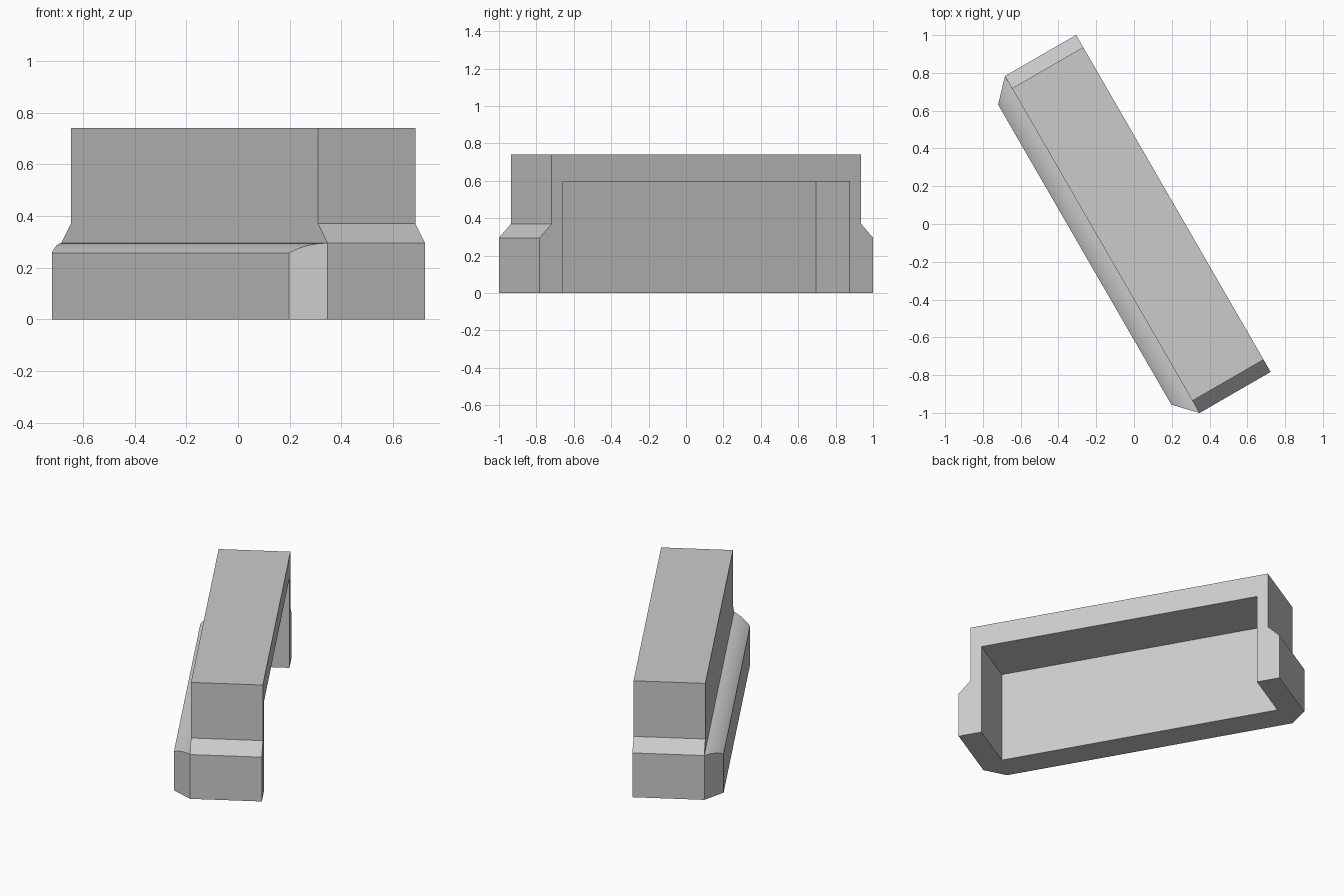
import bpy, bmesh, math

cube = bpy.data.objects.get("Cube")
if cube:
    bpy.data.objects.remove(cube, do_unlink=True)

HALF, TOP_HALF, CHAMFER_HALF = 1.03, 0.955, 0.917   # half lengths
FRONT, BACK, LIP = -0.2, 0.235, -0.307              # depths
SHOULDER, NECK, TOP = 0.295, 0.37, 0.74             # heights
CAV_HALF, CAV_TOP, CAV_FRONT = 0.884, 0.595, -0.125
TURN = math.radians(-60)
OFFSET = 0.01

grey = bpy.data.materials.new("light grey")
grey.use_nodes = True
colour = (0.6, 0.6, 0.6, 1)
grey.diffuse_color = colour
grey.node_tree.nodes["Principled BSDF"].inputs["Base Color"].default_value = colour


def finish(bm, name):
    bmesh.ops.recalc_face_normals(bm, faces=bm.faces[:])
    mesh = bpy.data.meshes.new(name)
    bm.to_mesh(mesh)
    bm.free()
    mesh.materials.append(grey)
    obj = bpy.data.objects.new(name, mesh)
    bpy.context.collection.objects.link(obj)
    obj.rotation_euler.z = TURN
    obj.location = (OFFSET * math.cos(TURN), OFFSET * math.sin(TURN), 0)
    return obj


def ring(bm, points, y):
    return [bm.verts.new((x, y, z)) for x, z in points]


def walls(bm, a, b, closed=False):
    count = len(a)
    for i in range(count if closed else count - 1):
        j = (i + 1) % count
        bm.faces.new((a[i], a[j], b[j], b[i]))


# Main body: shouldered profile, hollow from the back and underneath
side = [(HALF, 0), (HALF, SHOULDER), (TOP_HALF, NECK), (TOP_HALF, TOP)]
profile = [(-x, z) for x, z in side] + side[::-1]
opening = [(-CAV_HALF, 0), (-CAV_HALF, CAV_TOP), (CAV_HALF, CAV_TOP), (CAV_HALF, 0)]
bm = bmesh.new()
outer_front = ring(bm, profile, FRONT)
outer_back = ring(bm, profile, BACK)
inner_front = ring(bm, opening, CAV_FRONT)
inner_back = ring(bm, opening, BACK)
walls(bm, outer_front, outer_back)
walls(bm, inner_front, inner_back)
bm.faces.new(outer_front)
bm.faces.new(inner_front)
bm.faces.new(outer_back + inner_back[::-1])
bm.faces.new((outer_front[0], outer_front[-1], outer_back[-1], inner_back[-1],
              inner_front[-1], inner_front[0], inner_back[0], outer_back[0]))
finish(bm, "hollow_body")

# Front ledge: arched top and chamfered ends, lofted outwards from the body
bm = bmesh.new()
depth, drop, steps = FRONT - LIP, 0.038, 12
radius = (depth ** 2 + drop ** 2) / (2 * drop)
previous = None
for i in range(steps + 1):
    t = i / steps
    half = HALF + (CHAMFER_HALF - HALF) * t
    z = SHOULDER - radius + math.sqrt(radius ** 2 - (depth * t) ** 2)
    section = ring(bm, [(-half, 0), (-half, z), (half, z), (half, 0)], FRONT - depth * t)
    if previous:
        walls(bm, previous, section, closed=True)
    previous = section
bm.faces.new(previous)
ledge = finish(bm, "front_ledge")

bpy.ops.object.select_all(action='DESELECT')
ledge.select_set(True)
bpy.context.view_layer.objects.active = ledge
bpy.ops.object.shade_smooth_by_angle(angle=math.radians(25))
